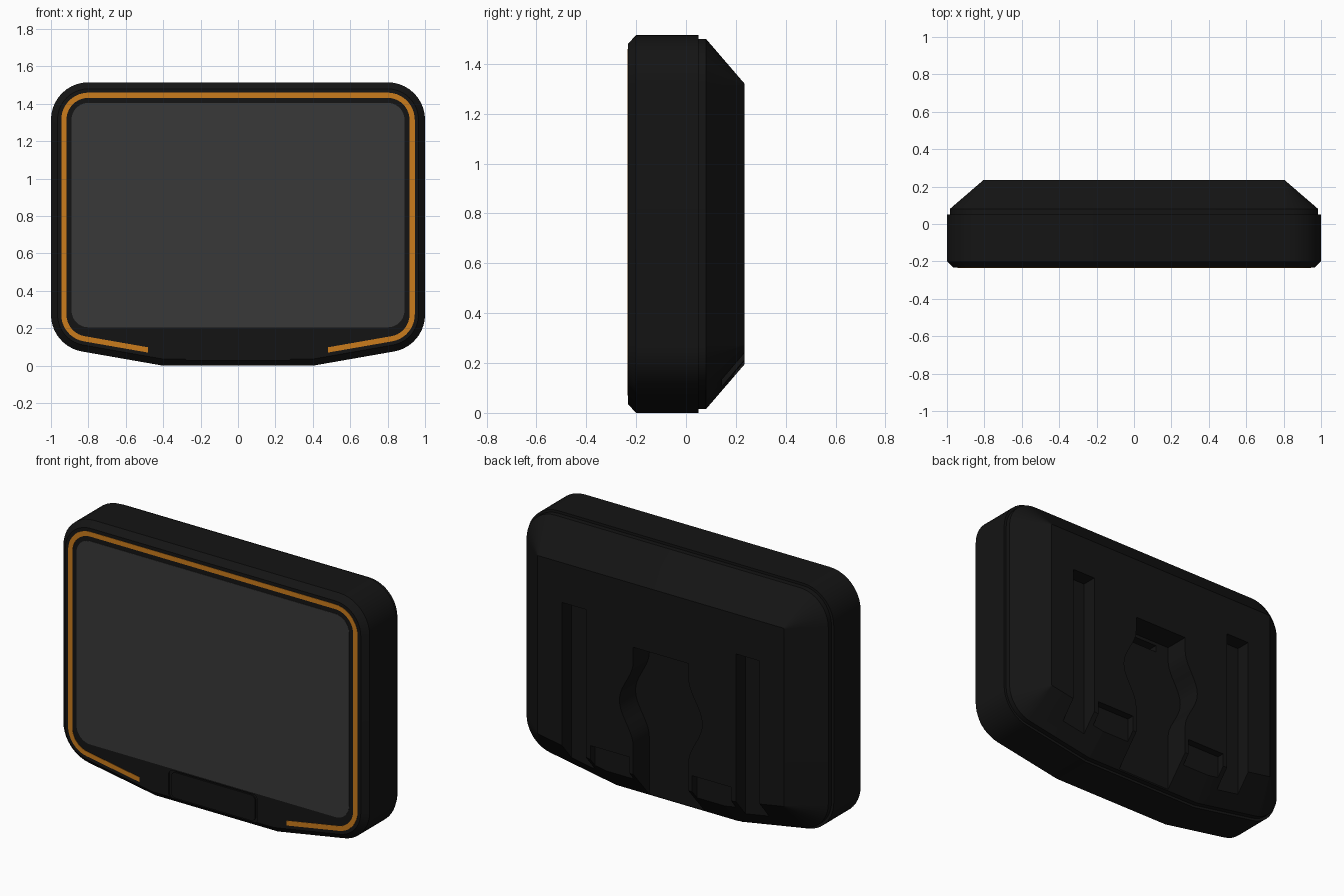
import bpy, bmesh, math
from mathutils import Vector

if "Cube" in bpy.data.objects:
    bpy.data.objects.remove(bpy.data.objects["Cube"])

# Body outline in x/z, counter-clockwise: corner position and fillet radius
CORNERS = [((.4, 0), .05), ((1, .105), .2), ((1, 1.515), .2),
           ((-1, 1.515), .2), ((-1, .105), .2), ((-.4, 0), .05)]
SEG = 10


def rounded(corners, inset=0.0):
    """Inset a convex polygon and round its corners."""
    pts, n = [], len(corners)
    for i in range(n):
        p = Vector(corners[i][0])
        u = (p - Vector(corners[i - 1][0])).normalized()
        v = (Vector(corners[(i + 1) % n][0]) - p).normalized()
        turn = math.acos(max(-1, min(1, u.dot(v))))
        nu, nv = Vector((-u.y, u.x)), Vector((-v.y, v.x))
        r = max(corners[i][1] - inset, .005)
        centre = p + (nu + nv).normalized() * (inset + r) / math.cos(turn / 2)
        a0 = math.atan2(-nu.y, -nu.x)
        pts += [(centre.x + r * math.cos(a0 + turn * k / SEG),
                 centre.y + r * math.sin(a0 + turn * k / SEG)) for k in range(SEG + 1)]
    return pts


def rect(x0, x1, z0, z1, r):
    return rounded([((x0, z0), r), ((x1, z0), r), ((x1, z1), r), ((x0, z1), r)])


def material(name, rgb):
    m = bpy.data.materials.new(name)
    m.diffuse_color = (*rgb, 1)
    m.use_nodes = True
    m.node_tree.nodes["Principled BSDF"].inputs["Base Color"].default_value = m.diffuse_color
    return m


def loft(name, sections, mat=None):
    """Closed solid through matching x/z loops, given as (loop, y)."""
    bm = bmesh.new()
    rings = [[bm.verts.new((x, y, z)) for x, z in loop] for loop, y in sections]
    n = len(rings[0])
    for a, b in zip(rings, rings[1:]):
        for i in range(n):
            j = (i + 1) % n
            bm.faces.new((a[i], a[j], b[j], b[i]))
    bm.faces.new(rings[0])
    bm.faces.new(rings[-1][::-1])
    bmesh.ops.recalc_face_normals(bm, faces=bm.faces)
    me = bpy.data.meshes.new(name)
    bm.to_mesh(me)
    bm.free()
    ob = bpy.data.objects.new(name, me)
    bpy.context.collection.objects.link(ob)
    if mat:
        me.materials.append(mat)
    return ob


def prism(name, loop, y0, y1, mat=None):
    return loft(name, [(loop, y0), (loop, y1)], mat)


def select(ob):
    bpy.ops.object.select_all(action='DESELECT')
    ob.select_set(True)
    bpy.context.view_layer.objects.active = ob


def cut(ob, loop, y0, y1):
    cutter = prism("cutter", loop, y0, y1)
    cutter.hide_render = True
    mod = ob.modifiers.new("cut", 'BOOLEAN')
    mod.operation, mod.solver, mod.object = 'DIFFERENCE', 'EXACT', cutter
    select(ob)
    bpy.ops.object.modifier_apply(modifier=mod.name)
    bpy.data.objects.remove(cutter, do_unlink=True)


def box(x0, x1, z0, z1):
    return [(x0, z0), (x1, z0), (x1, z1), (x0, z1)]


black = material("black_plastic", (.007, .007, .007))
orange = material("orange_trim", (.6, .2, .012))
grey = material("screen_glass", (.04, .04, .04))

# Housing: front bevel, straight wall, small step, wide rear chamfer
body = loft("housing", [(rounded(CORNERS, d), y) for d, y in (
    (.035, -.233), (0, -.2), (0, .05), (.015, .05), (.015, .08), (.195, .235))], black)

# Rear slots and lower pockets on both sides
for s in (-1, 1):
    a, b = sorted((s * .49, s * .645))
    cut(body, box(a, b, -.1, 1.085), .145, .4)
    a, b = sorted((s * .205, s * .46))
    cut(body, box(a, b, -.1, .29), .19, .4)

# Rear centre recess with bulging sides, and a latch hole at its top
side = [(.18, -.1)]
for k in range(21):
    z = .36 + .025 * k
    side.append((.18 + .045 * (1 + math.cos(math.pi * (z - .61) / .25)), z))
side.append((.18, .945))
cut(body, side + [(-x, z) for x, z in reversed(side)], .085, .4)
cut(body, box(-.09, .09, .885, .925), .03, .2)

# Shallow seat around the front button
cut(body, rect(-.29, .29, .025, .195, .03), -.3, -.225)
select(body)
bpy.ops.object.shade_smooth_by_angle(angle=math.radians(25))

# Front button
prism("front_button", rect(-.275, .275, .035, .187, .03), -.232, -.2, black)

# Screen
prism("screen", rect(-.89, .89, .205, 1.405, .09), -.235, -.2, grey)


# Orange trim: open band following the outline, ending on the lower slopes
def open_path(inset):
    pts = rounded(CORNERS, inset)[SEG + 1:-(SEG + 1)]
    end = pts[0][1] - (pts[0][0] - .48) * .105 / .6
    return [(.48, end)] + pts + [(-.48, end)]


prism("orange_trim", open_path(.055) + open_path(.083)[::-1], -.235, -.2, orange)
